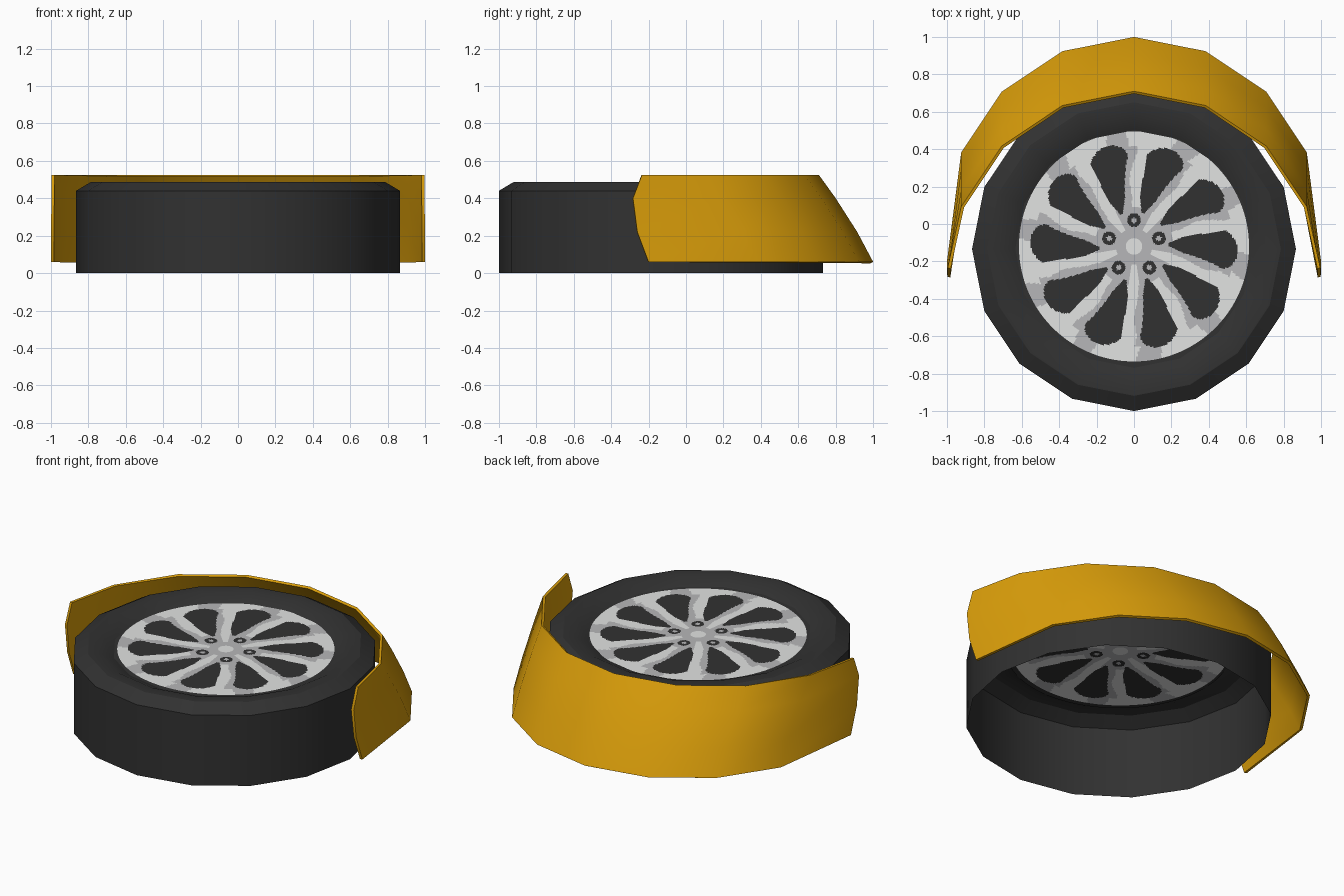
import bpy, bmesh, math

if "Cube" in bpy.data.objects:
    bpy.data.objects.remove(bpy.data.objects["Cube"])

CY = -0.134          # tyre centre in y
FACE_Y = -0.12       # wheel face centre in y
SIDES = 16


def material(name, rgb):
    m = bpy.data.materials.new(name)
    m.diffuse_color = (*rgb, 1)
    m.use_nodes = True
    m.node_tree.nodes["Principled BSDF"].inputs["Base Color"].default_value = m.diffuse_color
    return m


rubber = material("dark rubber", (0.031, 0.031, 0.031))
light = material("light alloy", (0.76, 0.77, 0.76))
mid = material("grey alloy", (0.47, 0.47, 0.48))
gold = material("golden paint", (0.70, 0.34, 0.003))


def make_object(name, bm, mats, smooth_angle=None, thickness=0):
    mesh = bpy.data.meshes.new(name)
    bm.to_mesh(mesh)
    bm.free()
    ob = bpy.data.objects.new(name, mesh)
    bpy.context.collection.objects.link(ob)
    for m in mats:
        mesh.materials.append(m)
    bpy.ops.object.select_all(action='DESELECT')
    ob.select_set(True)
    bpy.context.view_layer.objects.active = ob
    if thickness:
        solid = ob.modifiers.new("thickness", 'SOLIDIFY')
        solid.thickness = thickness
        solid.offset = -1
        bpy.ops.object.modifier_apply(modifier=solid.name)
    if smooth_angle:
        bpy.ops.object.shade_smooth_by_angle(angle=math.radians(smooth_angle))
    return ob


def ring(bm, r, z, n, cy=CY):
    return [bm.verts.new((r * math.cos(2 * math.pi * i / n),
                          cy + r * math.sin(2 * math.pi * i / n), z)) for i in range(n)]


def bridge(bm, a, b):
    n = len(a)
    return [bm.faces.new((a[i], a[(i + 1) % n], b[(i + 1) % n], b[i])) for i in range(n)]


# tyre: open shell, outer wall, chamfer, flat lip and inward slope
bm = bmesh.new()
profile = [(0.866, 0), (0.866, 0.44), (0.785, 0.488), (0.715, 0.488), (0.635, 0.452)]
rings = [ring(bm, r, z, SIDES) for r, z in profile]
for a, b in zip(rings, rings[1:]):
    bridge(bm, a, b)
make_object("tyre", bm, [rubber], 30)


# wheel face: flat disc, coloured by polar rule (0 dark, 1 light, 2 grey)
def wheel_colour(r, deg):
    t = (r - 0.18) / 0.375                          # along the spoke
    turn = deg - 18 + 6 * t - 3
    spoke = (turn + 18) % 36 - 18                   # offset from nearest spoke
    bolt = math.radians((deg - 90 + 36) % 72 - 36)  # offset from nearest bolt hole
    dist = math.hypot(r * math.cos(bolt) - 0.14, r * math.sin(bolt))
    if r < 0.045:
        return 1
    if dist < 0.036:
        return 2 if dist < 0.014 else 0
    # openings between the spokes, rounded at both ends
    gap = 18 - abs(spoke)
    if 0 < t < 1:
        half = (8 + 5 * t) * min(1, t / 0.22) ** 0.5 * min(1, (1 - t) / 0.16) ** 0.5
        if gap < half:
            return 0
    wave = 1.5 * math.sin(r * 25 + math.radians(deg * 5))
    if r > 0.54:                                    # outer rim in light and grey stretches
        return 2 if spoke + wave > 6 else 1
    if r < 0.21:                                    # hub
        return 1 if 0.10 < r and abs(bolt) > 0.48 else 2
    return 2 if spoke + wave > 2 else 1


bm = bmesh.new()
N, R, STEPS = 360, 0.615, 70
rings = [ring(bm, R * (k + 1) / STEPS, 0.452, N, FACE_Y) for k in range(STEPS)]
bm.faces.new(rings[0]).material_index = 1
for k in range(STEPS - 1):
    for i, f in enumerate(bridge(bm, rings[k + 1], rings[k])):
        f.material_index = wheel_colour(R * (k + 1.5) / STEPS, 360 * (i + 0.5) / N)
# dark rim joining the disc to the tyre
bridge(bm, ring(bm, 0.635, 0.452, N), rings[-1])
make_object("wheel_face", bm, [rubber, light, mid])

# fender: leaning half-round shell with angled ends
bm = bmesh.new()
rows = [(0.06, 0.0, 1.0, -0.20), (0.22, -0.085, 0.999, -0.26),
        (0.40, -0.20, 0.998, -0.283), (0.525, -0.29, 0.996, -0.235)]  # z, lean, end x, end y
grid = []
for z, lean, ex, ey in rows:
    pts = [(ex, ey)]
    for k in range(1, 8):
        a = math.radians(22.5 * k)
        pts.append((math.cos(a), math.sin(a) + lean))
    pts.append((-ex, ey))
    grid.append([bm.verts.new((x, y, z)) for x, y in pts])
for a, b in zip(grid, grid[1:]):
    for i in range(8):
        bm.faces.new((a[i], a[i + 1], b[i + 1], b[i]))
make_object("fender", bm, [gold], 40, 0.016)
